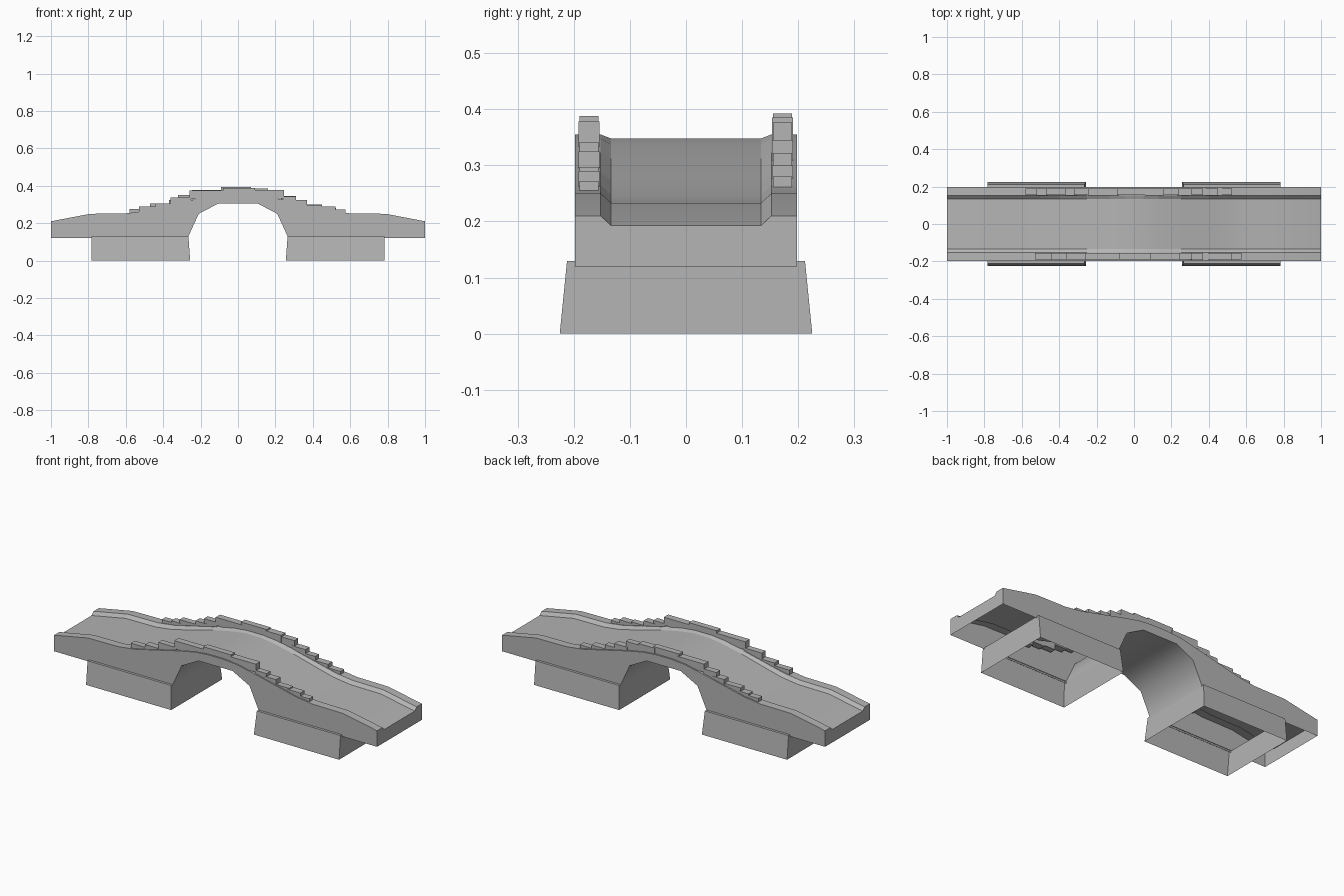
import bpy, bmesh, math
from mathutils import Vector

if "Cube" in bpy.data.objects:
    bpy.data.objects.remove(bpy.data.objects["Cube"])

stone = bpy.data.materials.new("grey stone")
stone.use_nodes = True
colour = (0.46, 0.46, 0.46, 1)
stone.diffuse_color = colour
stone.node_tree.nodes["Principled BSDF"].inputs["Base Color"].default_value = colour


def finish(bm, name, smooth=False):
    bmesh.ops.remove_doubles(bm, verts=bm.verts, dist=0.0005)
    bmesh.ops.recalc_face_normals(bm, faces=bm.faces)
    if smooth:
        # Curves run smoothly along the bridge; all lengthwise edges stay crisp
        for f in bm.faces:
            f.smooth = True
        for e in bm.edges:
            a, b = e.verts
            across = abs(a.co.x - b.co.x) < 0.001 and abs(a.co.z - b.co.z) < 0.001
            e.smooth = across and e.calc_face_angle(math.pi) < math.radians(42)
    mesh = bpy.data.meshes.new(name)
    bm.to_mesh(mesh)
    bm.free()
    mesh.materials.append(stone)
    obj = bpy.data.objects.new(name, mesh)
    bpy.context.collection.objects.link(obj)
    return obj


def face(bm, points):
    return bm.faces.new([bm.verts.new(p) for p in points])


def mirrored(half):
    return [(-p[0], *p[1:]) for p in reversed(half)] + half


# Stations along the bridge: x, parapet height, deck height
HALF = [(0.05, 0.355, 0.348), (0.13, 0.348, 0.337), (0.25, 0.323, 0.312),
        (0.4, 0.288, 0.273), (0.5, 0.265, 0.248), (0.6, 0.252, 0.235),
        (0.79, 0.25, 0.233), (1, 0.21, 0.193)]
ARCH = [(0.105, 0.305), (0.21, 0.25), (0.265, 0.13), (0.264, 0.12)]
WIDE, LIP, DECK, BASE = 0.198, 0.152, 0.134, 0.12
stations = mirrored(HALF)
arch = mirrored(ARCH)


def section(x, top, deck):
    half = [(x, DECK, deck), (x, LIP, top), (x, WIDE, top)]
    return [(x, -y, z) for _, y, z in reversed(half)] + half


# Span: deck with raised edges, side walls, barrel vault, open underneath
bm = bmesh.new()
rows = [section(*s) for s in stations]
for r, s in zip(rows, rows[1:]):
    for i in range(len(r) - 1):
        face(bm, (r[i], s[i], s[i + 1], r[i + 1]))
for p, q in zip(arch, arch[1:]):
    face(bm, [(p[0], -WIDE, p[1]), (q[0], -WIDE, q[1]),
              (q[0], WIDE, q[1]), (p[0], WIDE, p[1])])
outline = [(x, z) for x, z, _ in stations] + [(1, BASE)] + arch[::-1] + [(-1, BASE)]
for y in (-WIDE, WIDE):
    face(bm, [(x, y, z) for x, z in outline])
for r in (rows[0], rows[-1]):
    face(bm, r + [(r[0][0], WIDE, BASE), (r[0][0], -WIDE, BASE)])
finish(bm, "bridge_span", True)

# Piers: tapered skirts with a narrow ledge, open underneath
FOOT, SHOULDER, PIER_TOP = 0.225, 0.212, 0.13
for side, name in ((-1, "right_pier"), (1, "left_pier")):
    bm = bmesh.new()
    low = [Vector((side * x, y * FOOT, 0))
           for x, y in ((0.256, -1), (0.783, -1), (0.783, 1), (0.256, 1))]
    high = [Vector((side * x, y * SHOULDER, PIER_TOP))
            for x, y in ((0.265, -1), (0.783, -1), (0.783, 1), (0.265, 1))]
    for i in range(4):
        j = (i + 1) % 4
        face(bm, (low[i], low[j], high[j], high[i]))
    for i in (0, 2):
        a, b = high[i], high[i + 1]
        inner = math.copysign(WIDE - 0.003, a.y)
        face(bm, (a, b, (b.x, inner, b.z), (a.x, inner, a.z)))
    finish(bm, name)


def coping(name, y, blocks):
    # Row of overlapping stepped stones: start, end, top height
    for n, (x0, x1, top) in enumerate(blocks):
        height = 0.045
        width = 0.034 + 0.004 * (n % 2)
        bm = bmesh.new()
        bmesh.ops.create_cube(bm, size=1)
        for v in bm.verts:
            v.co = ((x0 + x1) / 2 + v.co.x * (x1 - x0), y + v.co.y * width,
                    top - height / 2 + v.co.z * height)
        finish(bm, f"{name}_{n + 1}")


coping("front_coping", -0.173, [
    (-0.53, -0.43, 0.288), (-0.44, -0.36, 0.305), (-0.36, -0.25, 0.338),
    (-0.26, -0.08, 0.375), (-0.08, 0.09, 0.388), (0.09, 0.245, 0.378),
    (0.24, 0.31, 0.342), (0.3, 0.37, 0.325), (0.37, 0.45, 0.297),
    (0.44, 0.52, 0.29), (0.51, 0.575, 0.272)])
coping("back_coping", 0.172, [
    (-0.58, -0.51, 0.275), (-0.52, -0.46, 0.285), (-0.47, -0.37, 0.304),
    (-0.37, -0.3, 0.325), (-0.32, -0.24, 0.35), (-0.245, -0.08, 0.378),
    (-0.09, 0.07, 0.392), (0.06, 0.16, 0.385), (0.15, 0.24, 0.376),
    (0.23, 0.31, 0.345), (0.3, 0.37, 0.322), (0.37, 0.45, 0.3),
    (0.44, 0.525, 0.28)])
